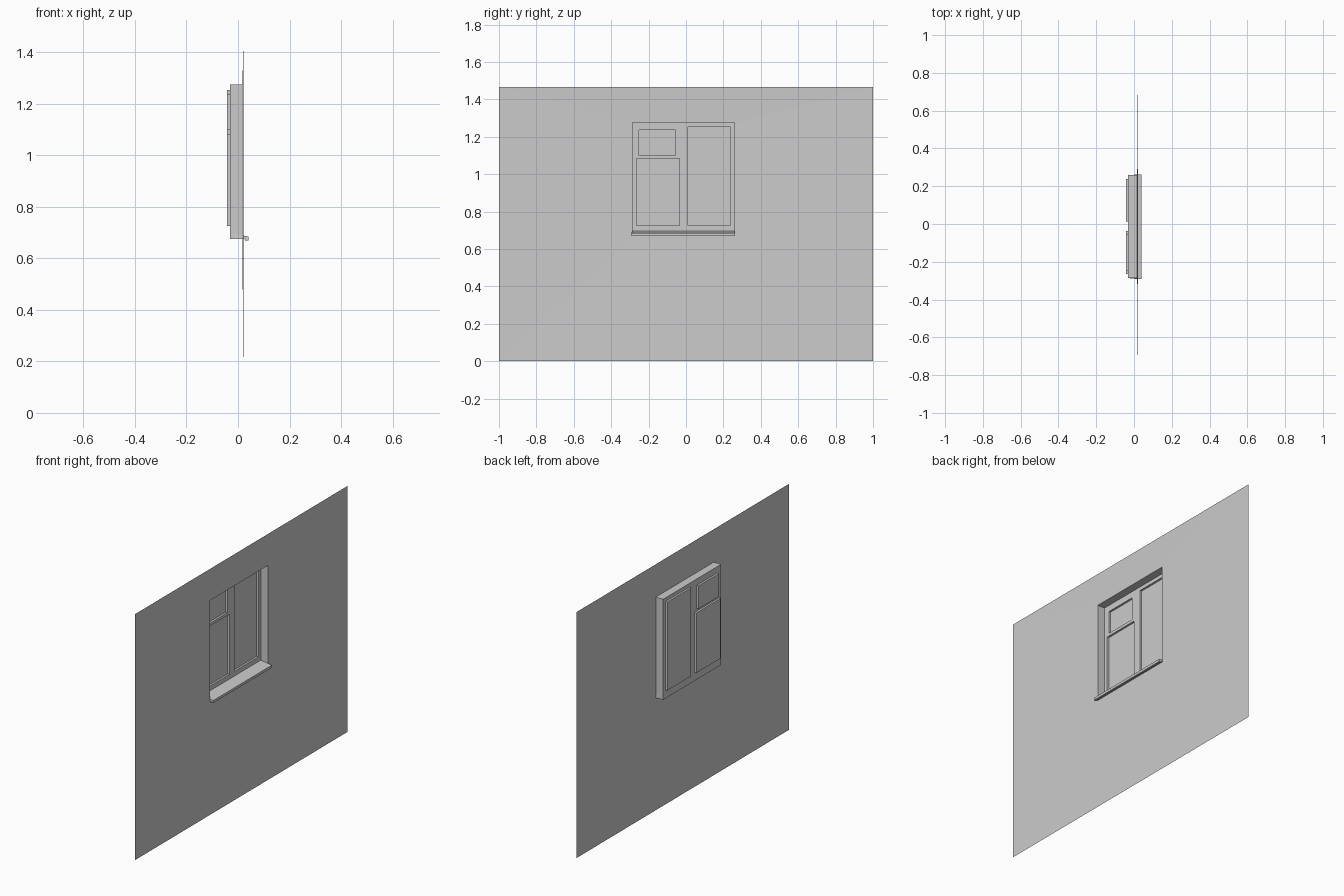
import bpy, bmesh

if "Cube" in bpy.data.objects:
    bpy.data.objects.remove(bpy.data.objects["Cube"])

def rect(bm, x, r):
    """Four vertices of a rectangle (y0, y1, z0, z1) facing +x."""
    y0, y1, z0, z1 = r
    return [bm.verts.new((x, y, z)) for y, z in ((y0, z0), (y1, z0), (y1, z1), (y0, z1))]

def bridge(bm, a, b):
    for i in range(4):
        j = (i + 1) % 4
        bm.faces.new((a[i], a[j], b[j], b[i]))

def finish(bm, name):
    me = bpy.data.meshes.new(name)
    bm.to_mesh(me)
    bm.free()
    ob = bpy.data.objects.new(name, me)
    bpy.context.collection.objects.link(ob)
    return ob

HOLE = (-0.287, 0.26, 0.675, 1.275)
WALL_X, HOLE_X, FRAME_X, PANE_X = 0.022, 0.017, -0.031, -0.043
PANES = [(-0.265, -0.036, 0.725, 1.083),   # lower left
         (-0.25, -0.056, 1.10, 1.237),     # upper left vent
         (0.012, 0.237, 0.725, 1.253)]     # tall right

# wall sheet with a window opening
bm = bmesh.new()
bridge(bm, rect(bm, WALL_X, (-1, 1, 0, 1.467)), rect(bm, HOLE_X, HOLE))
finish(bm, "wall")

# reveal lining the opening
bm = bmesh.new()
bridge(bm, rect(bm, HOLE_X, HOLE), rect(bm, FRAME_X, HOLE))
finish(bm, "window_reveal")

# flat frame with three openings
bm = bmesh.new()
edges = []
for r in [HOLE] + PANES:
    v = rect(bm, FRAME_X, r)
    edges += [bm.edges.new((v[i], v[(i + 1) % 4])) for i in range(4)]
bmesh.ops.triangle_fill(bm, edges=edges, use_beauty=True, use_dissolve=False, normal=(1, 0, 0))
finish(bm, "window_frame")

# recessed panes with their sides
for name, r in zip(("lower_pane", "vent_pane", "tall_pane"), PANES):
    bm = bmesh.new()
    back = rect(bm, PANE_X, r)
    bridge(bm, rect(bm, FRAME_X, r), back)
    bm.faces.new(back)
    finish(bm, name)

# sloping sill, extruded along y
bm = bmesh.new()
profile = [(-0.031, 0.697), (0.04, 0.685), (0.04, 0.67), (0.028, 0.67), (0.024, 0.676), (-0.031, 0.676)]
face = bm.faces.new([bm.verts.new((x, -0.292, z)) for x, z in profile])
ext = bmesh.ops.extrude_face_region(bm, geom=[face])
bmesh.ops.translate(bm, vec=(0, 0.554, 0),
                    verts=[g for g in ext["geom"] if isinstance(g, bmesh.types.BMVert)])
# keep the inner end inside the opening, only the nose overhangs
for v in bm.verts:
    if v.co.x < 0:
        v.co.y = max(HOLE[0] + 0.001, min(HOLE[1] - 0.001, v.co.y))
bmesh.ops.recalc_face_normals(bm, faces=bm.faces)
finish(bm, "window_sill")
